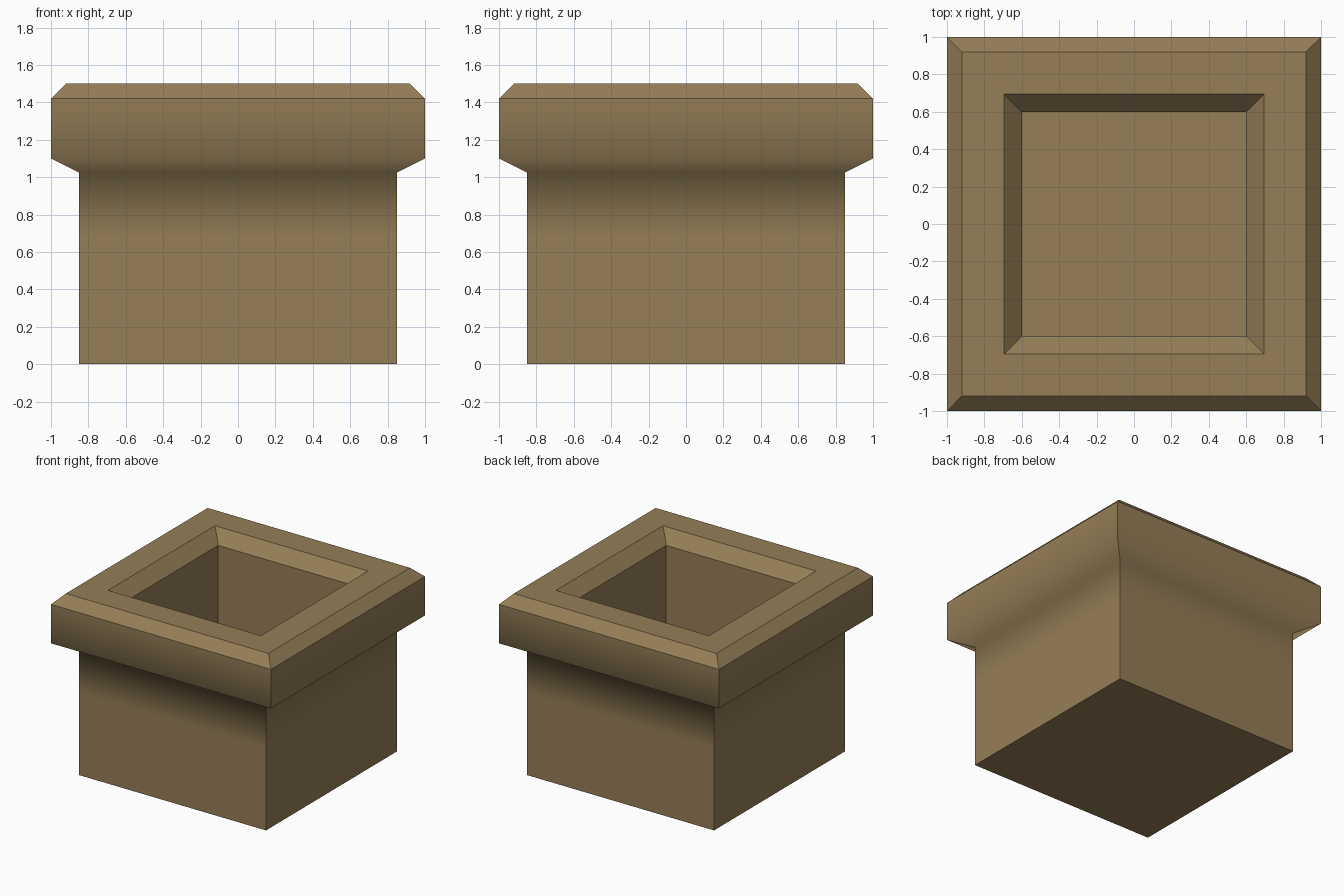
import bpy, bmesh

if "Cube" in bpy.data.objects:
    bpy.data.objects.remove(bpy.data.objects["Cube"])

# Square section: (half width, height), from outer foot over the rim to the inner floor
PROFILE = [(0.85, 0), (0.85, 0.68), (0.85, 1.025), (1.0, 1.10), (1.0, 1.42),
           (0.92, 1.50), (0.695, 1.50), (0.60, 1.40), (0.60, 0.25)]
SMOOTH_BANDS = {0, 1, 2, 3}      # outer wall flows softly into the rim
SMOOTH_RINGS = {1, 2, 3}


def square_ring(bm, half, z):
    return [bm.verts.new((x * half, y * half, z))
            for x, y in ((-1, -1), (1, -1), (1, 1), (-1, 1))]


bm = bmesh.new()
rings = [square_ring(bm, h, z) for h, z in PROFILE]

# Walls and rim
for i in range(len(rings) - 1):
    a, b = rings[i], rings[i + 1]
    for k in range(4):
        n = (k + 1) % 4
        face = bm.faces.new((a[k], a[n], b[n], b[k]))
        face.smooth = i in SMOOTH_BANDS

# Closed underside and inner floor
bm.faces.new(rings[0][::-1])
bm.faces.new(rings[-1])
bmesh.ops.recalc_face_normals(bm, faces=bm.faces)

# Crisp edges everywhere except the soft horizontal loops
soft = [set(rings[i]) for i in SMOOTH_RINGS]
for e in bm.edges:
    e.smooth = any(set(e.verts) <= ring for ring in soft)

mesh = bpy.data.meshes.new("square_planter")
bm.to_mesh(mesh)
bm.free()

# Brown clay
clay = bpy.data.materials.new("brown_clay")
clay.diffuse_color = (0.30, 0.21, 0.095, 1)
clay.use_nodes = True
clay.node_tree.nodes["Principled BSDF"].inputs["Base Color"].default_value = clay.diffuse_color
mesh.materials.append(clay)

planter = bpy.data.objects.new("square_planter", mesh)
bpy.context.collection.objects.link(planter)
